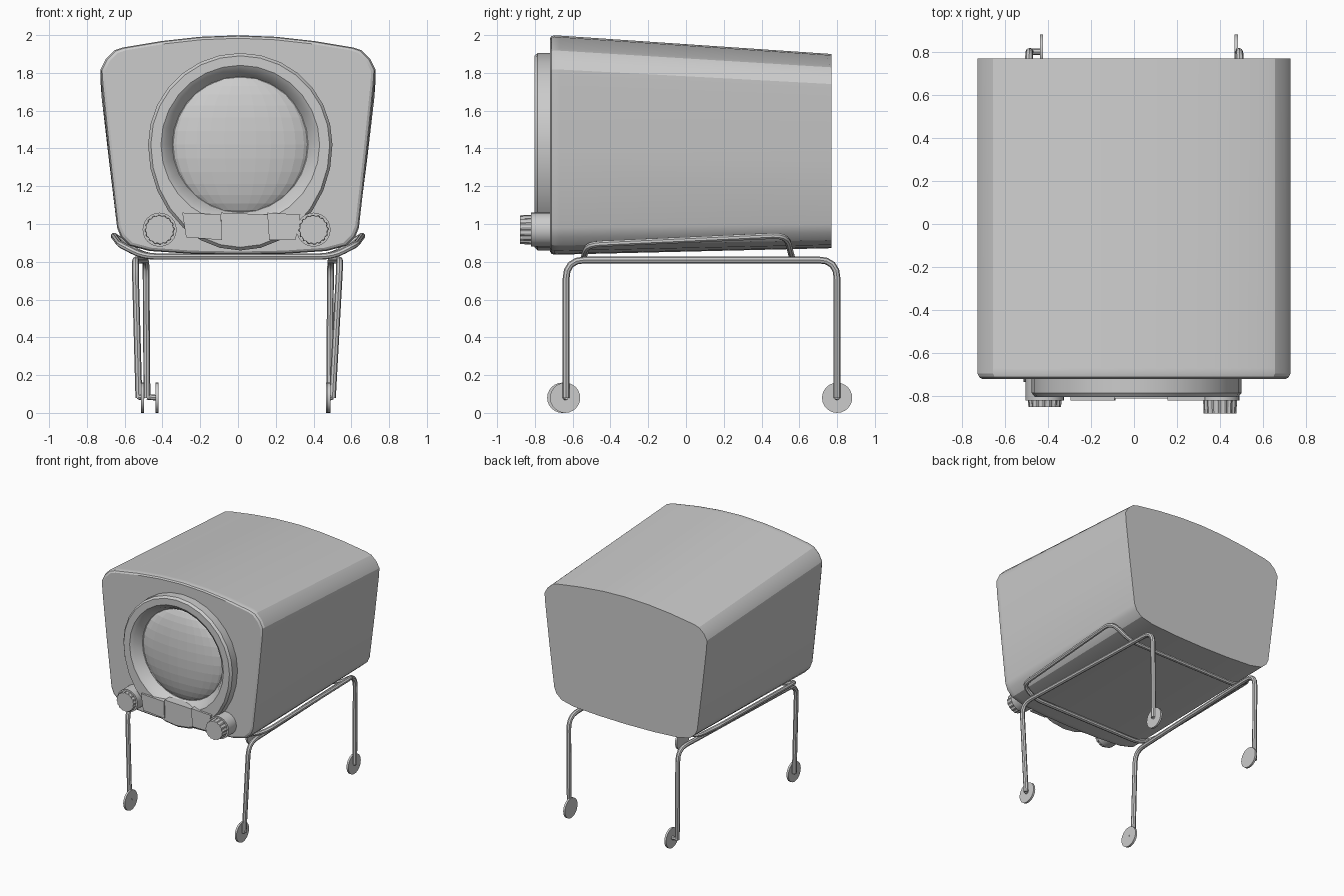
import bpy, math
from mathutils import Vector

if "Cube" in bpy.data.objects:
    bpy.data.objects.remove(bpy.data.objects["Cube"])


def finish(ob, angle=None):
    bpy.ops.object.select_all(action='DESELECT')
    ob.select_set(True)
    bpy.context.view_layer.objects.active = ob
    if angle:
        bpy.ops.object.shade_smooth_by_angle(angle=math.radians(angle))
    return ob


def loft(name, rings, cap_start=True, cap_end=True, angle=None):
    """Skin rings of points that follow each other along +y."""
    n = len(rings[0])
    verts = [p for r in rings for p in r]
    faces = []
    for k in range(len(rings) - 1):
        for i in range(n):
            j = (i + 1) % n
            faces.append((k*n + i, k*n + j, (k+1)*n + j, (k+1)*n + i))
    if cap_start:
        faces.append(tuple(reversed(range(n))))
    if cap_end:
        faces.append(tuple((len(rings) - 1)*n + i for i in range(n)))
    me = bpy.data.meshes.new(name)
    me.from_pydata(verts, [], faces)
    ob = bpy.data.objects.new(name, me)
    bpy.context.collection.objects.link(ob)
    finish(ob)
    bpy.ops.object.mode_set(mode='EDIT')
    bpy.ops.mesh.select_all(action='SELECT')
    bpy.ops.mesh.normals_make_consistent(inside=False)
    bpy.ops.object.mode_set(mode='OBJECT')
    return finish(ob, angle)


def tube(name, pts, r=0.017, bend=0.08, closed=False):
    """Bent metal rod through pts with rounded corners."""
    pts = [Vector(p) for p in pts]
    n, path = len(pts), []
    for i, p in enumerate(pts):
        if not closed and i in (0, n - 1):
            path.append(p)
            continue
        a, b = pts[i - 1] - p, pts[(i + 1) % n] - p
        s = p + a.normalized() * min(bend, a.length * 0.45)
        e = p + b.normalized() * min(bend, b.length * 0.45)
        for k in range(5):
            t = k / 4
            path.append(s*(1-t)**2 + p*2*t*(1-t) + e*t*t)
    cu = bpy.data.curves.new(name, 'CURVE')
    cu.dimensions = '3D'
    cu.bevel_depth, cu.bevel_resolution, cu.use_fill_caps = r, 2, True
    sp = cu.splines.new('POLY')
    sp.points.add(len(path) - 1)
    for q, p in zip(sp.points, path):
        q.co = (*p, 1)
    sp.use_cyclic_u = closed
    ob = bpy.data.objects.new(name, cu)
    bpy.context.collection.objects.link(ob)
    finish(ob)
    bpy.ops.object.convert(target='MESH')
    return finish(bpy.context.object, 40)


def disc(cx, cz, y, r, n=24, tooth=0.0):
    return [(cx + (r - tooth*(i // 2 % 2)) * math.cos(2*math.pi*i/n), y,
             cz + (r - tooth*(i // 2 % 2)) * math.sin(2*math.pi*i/n)) for i in range(n)]


# Cabinet: half profile mirrored, tapering in height toward the back
half = [(0, 2.0), (0.2, 1.992), (0.4, 1.97), (0.61, 1.935), (0.655, 1.92), (0.70, 1.875),
        (0.727, 1.82), (0.722, 1.74), (0.685, 1.38), (0.64, 0.98), (0.62, 0.93),
        (0.575, 0.885), (0.47, 0.857), (0.25, 0.842), (0, 0.837)]
prof = half + [(-x, z) for x, z in half[-2:0:-1]]


def section(y, s=1.0):
    f = 1 - 0.116 * (y + 0.71) / 1.48
    off = 0.035 * (y + 0.71) / 1.48
    return [(x*s, y, 0.837 + off + (1.42 + (z - 1.42)*s - 0.837) * f) for x, z in prof]


loft("cabinet", [section(-0.72, 0.97), section(-0.712, 0.99), section(-0.695),
                 section(-0.67), section(0.77)], angle=25)

# Screen surround: egg-shaped outer rim, funnel toward the round screen
CX, CZ = 0.012, 1.42


def egg(y, s=1.0, n=28):
    out = []
    for i in range(n):
        a = 2*math.pi*i/n
        c, d = math.cos(a), math.sin(a)
        out.append((CX + 0.488*s*c, y, CZ + (0.485 if d > 0 else 0.56)*s*d))
    return out


loft("screen_surround", [egg(-0.70), egg(-0.785), egg(-0.803, 0.97),
                         disc(CX, CZ, -0.803, 0.42, 28), disc(CX, CZ, -0.785, 0.395, 28),
                         disc(CX, CZ, -0.725, 0.36, 28)], False, False, angle=30)

# Bulging picture tube
bpy.ops.mesh.primitive_uv_sphere_add(segments=28, ring_count=16, radius=1,
                                     location=(CX, -0.69, CZ))
bpy.context.object.name = "screen"
bpy.context.object.scale = (0.375, 0.1, 0.375)

# Control panel in three sections: top-left, top-right, bottom-right, bottom-left x
for nm, (a, b, c, d), y in (("panel_left", (-0.295, -0.09, -0.085, -0.275), -0.82),
                            ("panel_middle", (-0.09, 0.155, 0.165, -0.085), -0.81),
                            ("panel_right", (0.155, 0.33, 0.305, 0.165), -0.82)):
    q = [(a, 1.06), (b, 1.05), (c, 0.915), (d, 0.93 if nm == "panel_left" else 0.915)]
    loft(nm, [[(x, yy, z) for x, z in q] for yy in (y, -0.72)])

# Knobs: round collar with a ridged grip
for nm, x, y in (("left", -0.415, -0.85), ("right", 0.40, -0.88)):
    loft(nm + "_knob_collar", [disc(x, 0.97, -0.82, 0.09), disc(x, 0.97, -0.70, 0.09)], angle=30)
    loft(nm + "_knob", [disc(x, 0.97, y, 0.076, 64, 0.004),
                        disc(x, 0.97, -0.80, 0.08, 64, 0.006)])

# Cradle: closed rod loop under the cabinet, sides raised to hug it
tube("cradle", [(-0.5, -0.54, 0.828), (0.5, -0.54, 0.828), (0.625, -0.52, 0.892),
                (0.66, 0.53, 0.94), (0.5, 0.56, 0.828), (-0.5, 0.56, 0.828),
                (-0.66, 0.53, 0.94), (-0.625, -0.52, 0.892)], bend=0.07, closed=True)

# Leg frames: one bent rod per side, each ending in two wheels
for nm, xf, xfl, xb, xbl, wf, wb, yf in (
        ("left", -0.545, -0.525, -0.487, -0.482, -0.505, -0.43, -0.655),
        ("right", 0.54, 0.50, 0.49, 0.485, 0.483, 0.475, -0.64)):
    tube(nm + "_leg_frame", [(xfl, -0.635, 0.08), (xf, -0.635, 0.81),
                             (xb, 0.80, 0.81), (xbl, 0.80, 0.08)], r=0.018, bend=0.1)
    for end, x, w, yl, y in (("front", xfl, wf, -0.635, yf), ("back", xbl, wb, 0.80, 0.80)):
        tube(f"{end}_{nm}_axle", [(x, yl, 0.085), (w, y, 0.08)], r=0.015)
        bpy.ops.mesh.primitive_cylinder_add(vertices=24, radius=0.08, depth=0.016,
                                            location=(w, y, 0.08),
                                            rotation=(0, math.pi/2, 0))
        wheel = bpy.context.object
        wheel.name = f"{end}_{nm}_wheel"
        finish(wheel, 30)
